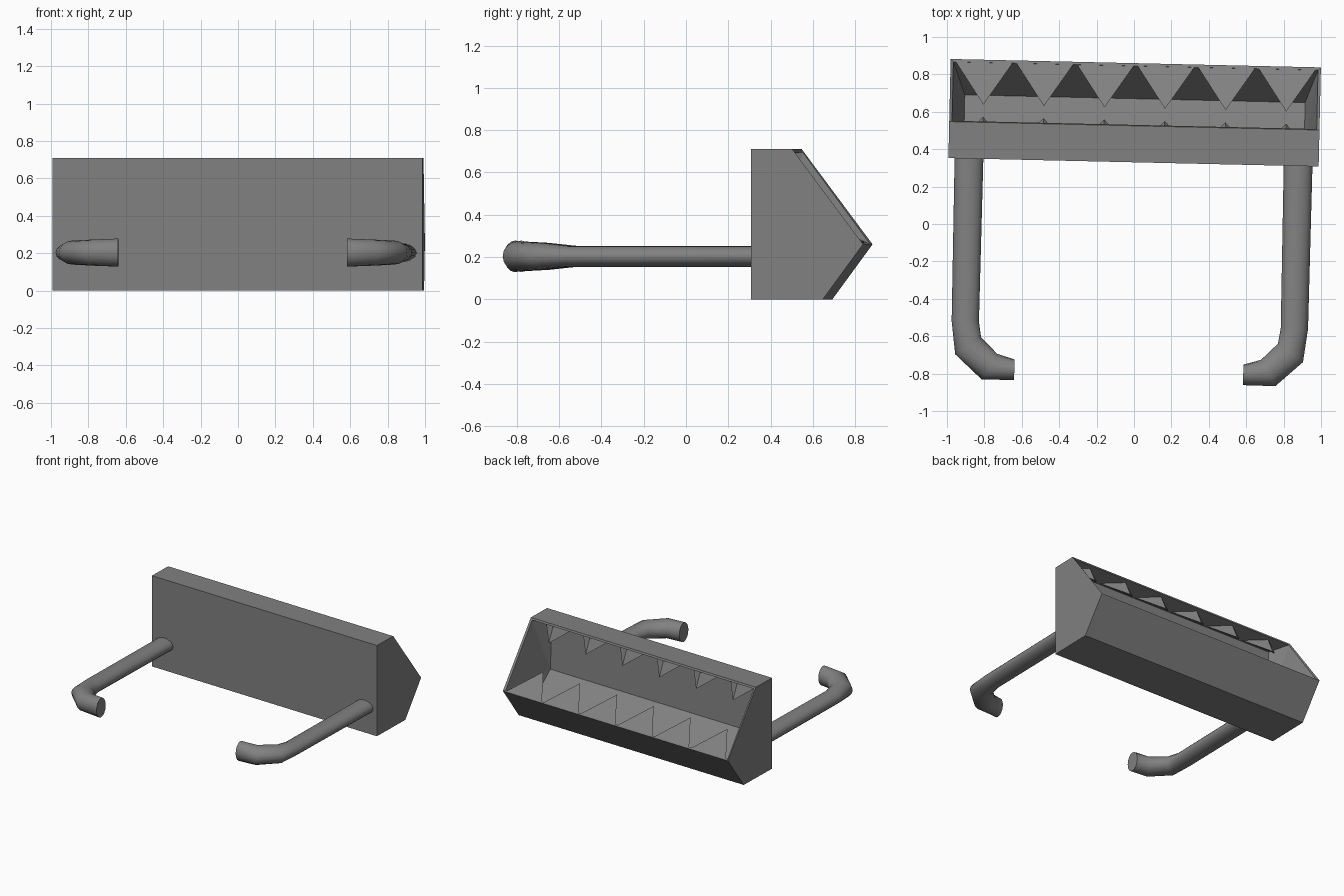
import bpy, bmesh, math
from mathutils import Vector, Matrix

cube = bpy.data.objects.get("Cube")
if cube:
    bpy.data.objects.remove(cube, do_unlink=True)

grey = bpy.data.materials.new("steel_grey")
grey.use_nodes = True
grey.diffuse_color = (0.22, 0.22, 0.22, 1)
grey.node_tree.nodes["Principled BSDF"].inputs["Base Color"].default_value = (0.22, 0.22, 0.22, 1)

# The whole attachment is turned slightly about z
TURN = Matrix.Translation((-0.01, 0, 0)) @ Matrix.Rotation(math.radians(-1.3), 4, "Z")


def finish(bm, name, smooth=None):
    bmesh.ops.recalc_face_normals(bm, faces=bm.faces)
    mesh = bpy.data.meshes.new(name)
    bm.to_mesh(mesh)
    bm.free()
    mesh.materials.append(grey)
    obj = bpy.data.objects.new(name, mesh)
    bpy.context.collection.objects.link(obj)
    obj.matrix_world = TURN
    if smooth:
        bpy.ops.object.select_all(action="DESELECT")
        obj.select_set(True)
        bpy.context.view_layer.objects.active = obj
        bpy.ops.object.shade_smooth_by_angle(angle=math.radians(smooth))
    return obj


# Bucket shell: outer and inner (y, z) profiles, open between top edge and lip
outer = [(0.525, 0.71), (0.33, 0.71), (0.33, 0), (0.67, 0), (0.86, 0.26)]
inner = [(0.53, 0.695), (0.38, 0.68), (0.40, 0.28), (0.67, 0.05), (0.845, 0.265)]
inner_x = [0.975, 0.91, 0.91, 0.91, 0.975]
bm = bmesh.new()
sides = []
for s in (-1, 1):
    o = [bm.verts.new((0.99 * s, y, z)) for y, z in outer]
    i = [bm.verts.new((x * s, y, z)) for x, (y, z) in zip(inner_x, inner)]
    sides.append((o, i))
    bm.faces.new(o)
    for a, b, c in ((0, 1, 2), (0, 2, 4), (2, 3, 4)):
        bm.faces.new((i[a], i[b], i[c]))
    bm.faces.new((o[0], o[4], i[4], i[0]))
(lo, li), (ro, ri) = sides
for k in range(4):
    bm.faces.new((lo[k], lo[k + 1], ro[k + 1], ro[k]))
    bm.faces.new((li[k], li[k + 1], ri[k + 1], ri[k]))
for k in (0, 4):
    bm.faces.new((lo[k], ro[k], ri[k], li[k]))
finish(bm, "bucket_shell")


# Rows of pointed teeth along the lip and under the top edge
def tooth_row(name, base, root, tip):
    bm = bmesh.new()
    for n in range(6):
        x = (n - 2.5) * 0.324
        pts = [(x - 0.155, *base), (x + 0.155, *base), (x, *root), (x, *tip)]
        v = [bm.verts.new(p) for p in pts]
        for f in ((0, 1, 2), (0, 1, 3), (1, 2, 3), (2, 0, 3)):
            bm.faces.new([v[k] for k in f])
    finish(bm, name)


tooth_row("lower_teeth", (0.85, 0.262), (0.77, 0.18), (0.62, 0.37))
tooth_row("upper_teeth", (0.385, 0.685), (0.50, 0.692), (0.555, 0.57))

# Hooked arms: x, y, horizontal radius, vertical radius, heading in degrees
stations = [
    (0.88, 0.36, 0.077, 0.05, 0),
    (0.88, -0.54, 0.073, 0.05, 0),
    (0.862, -0.67, 0.083, 0.064, 35),
    (0.745, -0.78, 0.08, 0.07, 60),
    (0.612, -0.793, 0.055, 0.075, 90),
]
SEGMENTS = 16
for name, s in (("left_arm", 1), ("right_arm", -1)):
    bm = bmesh.new()
    rings = []
    for x, y, rh, rv, heading in stations:
        h = math.radians(heading)
        across = Vector((math.cos(h), -math.sin(h), 0))
        ring = []
        for k in range(SEGMENTS):
            t = math.tau * k / SEGMENTS
            p = Vector((x, y, 0.203)) + across * rh * math.cos(t)
            ring.append(bm.verts.new((p.x * s, p.y, p.z + rv * math.sin(t))))
        rings.append(ring)
    for a, b in zip(rings, rings[1:]):
        for k in range(SEGMENTS):
            n = (k + 1) % SEGMENTS
            bm.faces.new((a[k], a[n], b[n], b[k]))
    bm.faces.new(rings[0])
    bm.faces.new(rings[-1])
    finish(bm, name, 50)
